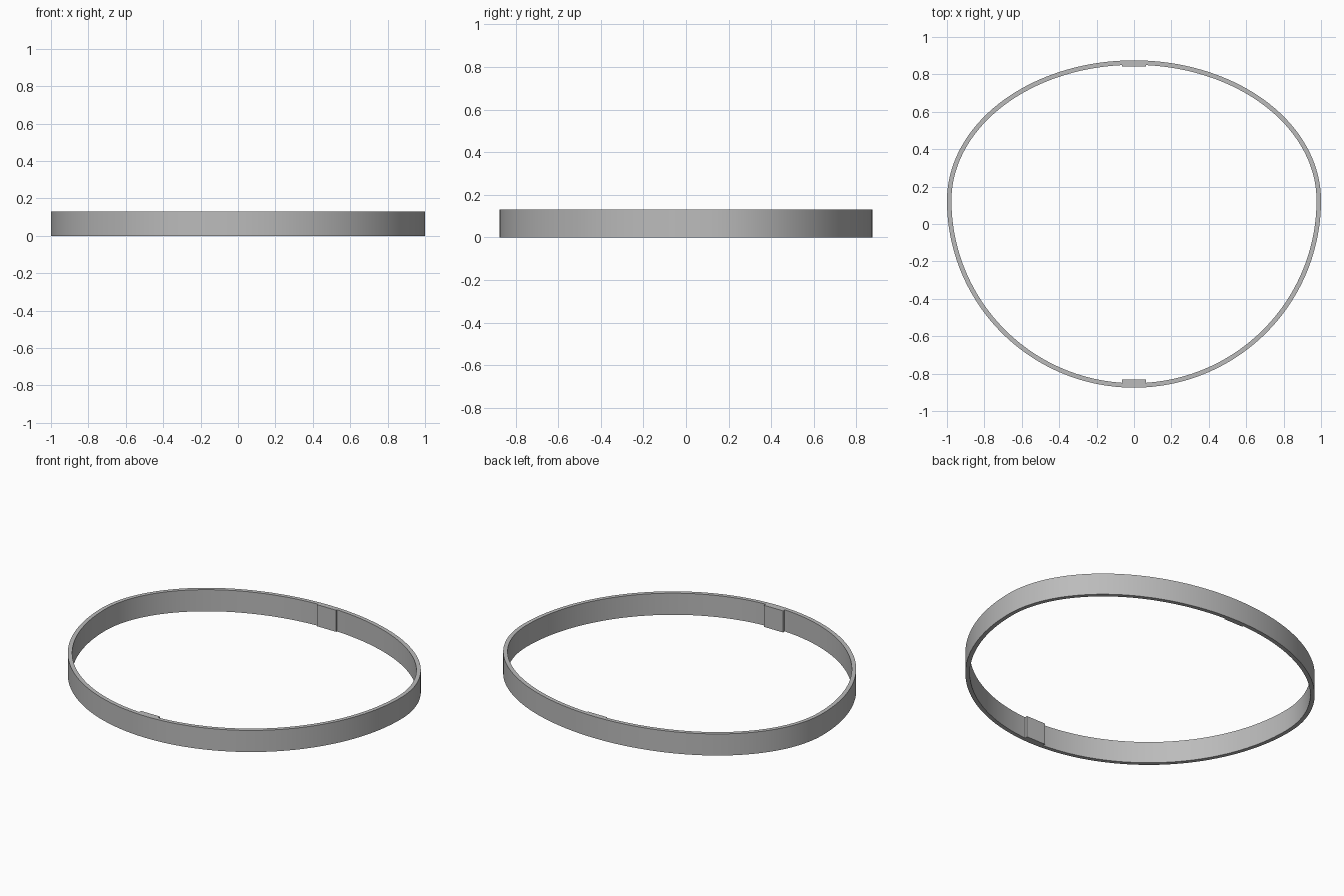
import bpy
import bmesh
import math

cube = bpy.data.objects.get("Cube")
if cube:
    bpy.data.objects.remove(cube, do_unlink=True)

HEIGHT, WALL, CENTRE_Y = 0.13, 0.024, 0.125
FRONT_DEPTH, BACK_DEPTH = 1.0, 0.75
TAB_HALF = 0.064
STEPS = 192

grey = bpy.data.materials.new("plain grey")
grey.use_nodes = True
colour = (0.5, 0.5, 0.5, 1)
grey.diffuse_color = colour
grey.node_tree.nodes["Principled BSDF"].inputs["Base Color"].default_value = colour


def rim_point(angle, inset=0.0):
    """Point on the outline (round front, flatter back), moved inward by inset."""
    c, s = math.cos(angle), math.sin(angle)
    depth = BACK_DEPTH if s > 0 else FRONT_DEPTH
    nx, ny = c * depth, s
    length = math.hypot(nx, ny)
    return c - inset * nx / length, CENTRE_Y + depth * s - inset * ny / length


def finish(name, bm):
    bmesh.ops.recalc_face_normals(bm, faces=bm.faces)
    mesh = bpy.data.meshes.new(name)
    bm.to_mesh(mesh)
    bm.free()
    mesh.materials.append(grey)
    obj = bpy.data.objects.new(name, mesh)
    bpy.context.collection.objects.link(obj)
    bpy.ops.object.select_all(action='DESELECT')
    obj.select_set(True)
    bpy.context.view_layer.objects.active = obj
    bpy.ops.object.shade_smooth_by_angle(angle=math.radians(30))


# Thin band: a rectangular section carried round the outline
bm = bmesh.new()
sections = []
for i in range(STEPS):
    a = 2 * math.pi * i / STEPS
    outer, inner = rim_point(a), rim_point(a, WALL)
    sections.append([bm.verts.new((*p, z)) for p, z in
                     ((outer, 0), (outer, HEIGHT), (inner, HEIGHT), (inner, 0))])
for i, here in enumerate(sections):
    there = sections[(i + 1) % STEPS]
    for k in range(4):
        n = (k + 1) % 4
        bm.faces.new((here[k], there[k], there[n], here[n]))
finish("band", bm)


# Flat-faced tabs on the inner wall, seated against its curve
def tab(name, side, face_y):
    bm = bmesh.new()
    outline = [(-TAB_HALF, face_y), (TAB_HALF, face_y)]
    for i in range(7):
        x = TAB_HALF * (1 - i / 3)
        outline.append(rim_point(side * math.acos(x), WALL - 0.002))
    base = bm.faces.new([bm.verts.new((*p, 0)) for p in outline])
    grown = bmesh.ops.extrude_face_region(bm, geom=[base])
    top = [v for v in grown["geom"] if isinstance(v, bmesh.types.BMVert)]
    bmesh.ops.translate(bm, verts=top, vec=(0, 0, HEIGHT))
    finish(name, bm)


tab("front_tab", -1, -0.832)
tab("back_tab", 1, 0.842)
